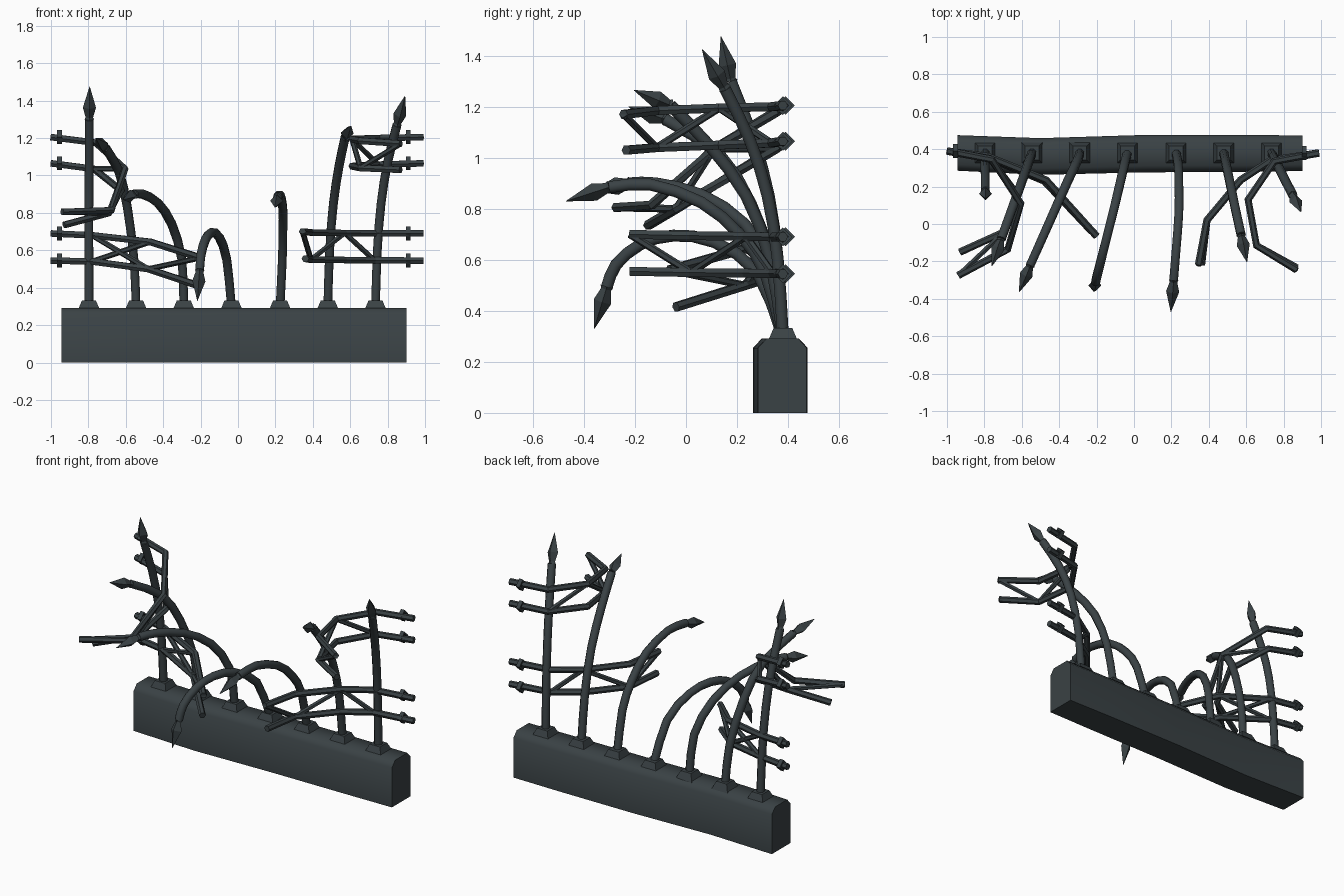
import bpy, bmesh, math
from mathutils import Vector

if "Cube" in bpy.data.objects:
    bpy.data.objects.remove(bpy.data.objects["Cube"])

iron = bpy.data.materials.new("dark slate iron")
iron.diffuse_color = (0.042, 0.054, 0.059, 1)
iron.use_nodes = True
iron.node_tree.nodes["Principled BSDF"].inputs["Base Color"].default_value = iron.diffuse_color


def finish(bm, name, angle=None):
    bmesh.ops.recalc_face_normals(bm, faces=bm.faces)
    me = bpy.data.meshes.new(name)
    bm.to_mesh(me)
    bm.free()
    me.materials.append(iron)
    ob = bpy.data.objects.new(name, me)
    bpy.context.collection.objects.link(ob)
    if angle:
        bpy.context.view_layer.objects.active = ob
        ob.select_set(True)
        bpy.ops.object.shade_smooth_by_angle(angle=math.radians(angle))
        ob.select_set(False)
    return ob


def loft(bm, rings, closed=True):
    """Skin a list of vertex rings, capping both ends."""
    n = len(rings[0])
    vs = [[bm.verts.new(p) for p in r] for r in rings]
    for a, b in zip(vs, vs[1:]):
        for i in range(n):
            bm.faces.new((a[i], a[(i + 1) % n], b[(i + 1) % n], b[i]))
    if closed:
        bm.faces.new(vs[0][::-1])
        bm.faces.new(vs[-1])


def sweep(bm, pts, radii, sides, ref, turn=0.0):
    """Sweep a regular polygon along a path."""
    pts = [Vector(p) for p in pts]
    rings = []
    for i, p in enumerate(pts):
        t0 = (p - pts[max(i - 1, 0)]).normalized()
        t1 = (pts[min(i + 1, len(pts) - 1)] - p).normalized()
        t = (t0 + t1).normalized()
        u = (ref - t * ref.dot(t)).normalized()
        v = t.cross(u)
        rings.append([p + (u * math.cos(a) + v * math.sin(a)) * radii[i]
                      for a in (turn + k * math.tau / sides for k in range(sides))])
    loft(bm, rings)


def spline(pts, steps=2):
    """Catmull-Rom smoothing of a path."""
    p = [Vector(q) for q in pts]
    p = [2 * p[0] - p[1]] + p + [2 * p[-1] - p[-2]]
    out = []
    for a, b, c, d in zip(p, p[1:], p[2:], p[3:]):
        for s in range(steps):
            t = s / steps
            out.append(0.5 * (2 * b + (c - a) * t + (2 * a - 5 * b + 4 * c - d) * t * t
                              + (3 * b - a - 3 * c + d) * t ** 3))
    return out + [p[-2]]


# low wall with chamfered top, slightly wavy in plan
bm = bmesh.new()
profile = [(-.1, 0), (.1, 0), (.1, .255), (.065, .292), (-.065, .292), (-.1, .255)]
loft(bm, [[(x, yc + y * w, z) for y, z in profile] for x, yc, w in
          [(-.945, .38, .95), (-.5, .361, .98), (.05, .376, 1), (.57, .378, .99), (.9, .378, .95)]])
finish(bm, "base_wall", 50)

# bent posts: path points from foot to spear collar, then spear tip
posts = [
    ([(-.797, .38, .3), (-.797, .36, .6), (-.797, .325, .85), (-.796, .265, 1.07), (-.795, .176, 1.3)],
     (-.793, .137, 1.475)),
    ([(-.545, .38, .3), (-.556, .35, .55), (-.59, .254, .82), (-.636, .125, 1.02), (-.71, -.08, 1.15)],
     (-.76, -.225, 1.2)),
    ([(-.29, .38, .3), (-.3, .345, .55), (-.354, .23, .74), (-.43, .06, .855), (-.51, -.12, .9), (-.555, -.22, .9)],
     (-.615, -.365, .87)),
    ([(-.035, .38, .3), (-.06, .28, .55), (-.1, .11, .67), (-.14, -.05, .695), (-.173, -.18, .66),
      (-.197, -.275, .58), (-.205, -.31, .495)], (-.217, -.36, .33)),
    ([(.225, .38, .3), (.237, .31, .55), (.24, .21, .7), (.24, .06, .825), (.225, -.14, .895), (.212, -.3, .885)],
     (.197, -.47, .83)),
    ([(.48, .38, .3), (.49, .33, .6), (.51, .236, .85), (.54, .09, 1.05), (.573, -.06, 1.205)],
     (.604, -.204, 1.265)),
    ([(.735, .38, .3), (.745, .36, .6), (.765, .32, .85), (.8, .25, 1.07), (.85, .153, 1.27)],
     (.893, .063, 1.425)),
]
X, Z = Vector((1, 0, 0)), Vector((0, 0, 1))
for i, (path, tip) in enumerate(posts, 1):
    pts = spline(path)
    bm = bmesh.new()
    sweep(bm, pts, [.025] * len(pts), 8, X, math.pi / 8)
    finish(bm, f"post_{i}", 50)
    # spearhead
    bm = bmesh.new()
    a, b = Vector(path[-1]), Vector(tip)
    sweep(bm, [a, a.lerp(b, .06), a.lerp(b, .36), b], [.026, .02, .035, .001], 4, X)
    finish(bm, f"spearhead_{i}")
    # foot block
    x = path[0][0]
    bm = bmesh.new()
    loft(bm, [[(x + sx * h, .38 + sy * h, z) for sx, sy in ((-1, -1), (1, -1), (1, 1), (-1, 1))]
              for h, z in ((.057, .285), (.037, .332))])
    finish(bm, f"post_foot_{i}")

# broken rails: upper and lower rail of each torn panel, with end at the collar first
panels = {
    "upper_left": ([(-1, .39, 1.205), (-.76, .345, 1.175), (-.605, .11, 1.035), (-.675, -.135, .815), (-.94, -.275, .805)],
                   [(-1, .39, 1.065), (-.77, .35, 1.035), (-.625, .16, .92), (-.69, -.04, .8), (-.93, -.15, .735)]),
    "lower_left": ([(-1, .39, .69), (-.78, .36, .68), (-.47, .235, .645), (-.2, -.065, .56)],
                   [(-1, .39, .545), (-.78, .355, .54), (-.48, .23, .5), (-.225, -.04, .415)]),
    "upper_right": ([(.99, .38, 1.205), (.75, .335, 1.2), (.61, .13, 1.195), (.655, -.115, 1.185), (.87, -.245, 1.17)],
                    [(.99, .38, 1.065), (.75, .335, 1.058), (.61, .13, 1.05), (.655, -.115, 1.04), (.87, -.235, 1.03)]),
    "lower_right": ([(.99, .38, .69), (.73, .34, .69), (.57, .235, .692), (.39, .02, .695), (.345, -.22, .7)],
                    [(.99, .38, .545), (.73, .34, .546), (.57, .235, .548), (.39, .02, .55), (.36, -.22, .555)]),
}
for name, (top, low) in panels.items():
    for label, path in (("top", top), ("bottom", low)):
        bm = bmesh.new()
        sweep(bm, path, [.02] * len(path), 6, Z, math.pi / 6)
        finish(bm, f"{name}_{label}_rail")
        # diamond collar: square ring round the rail end
        x, y, z = path[0]
        x += .045 if x < 0 else -.08
        bm = bmesh.new()
        ring = [[(x + dx, y + r * math.cos(k * math.pi / 2), z + r * math.sin(k * math.pi / 2)) for k in range(4)]
                for dx, r in ((-.013, .037), (.013, .037), (.013, .022), (-.013, .022), (-.013, .037))]
        loft(bm, ring, closed=False)
        bmesh.ops.remove_doubles(bm, verts=bm.verts, dist=1e-5)
        finish(bm, f"{name}_{label}_collar")
    # zigzag braces between the two rails
    if len(top) == 5:
        zig = [(top[4], low[3]), (low[3], top[2]), (top[2], low[1])]
    else:
        zig = [(top[1], low[2]), (low[1], top[2]), (low[2], top[3])]
    bm = bmesh.new()
    for a, b in zig:
        sweep(bm, [a, b], [.015, .015], 6, Z)
    finish(bm, f"{name}_braces")
